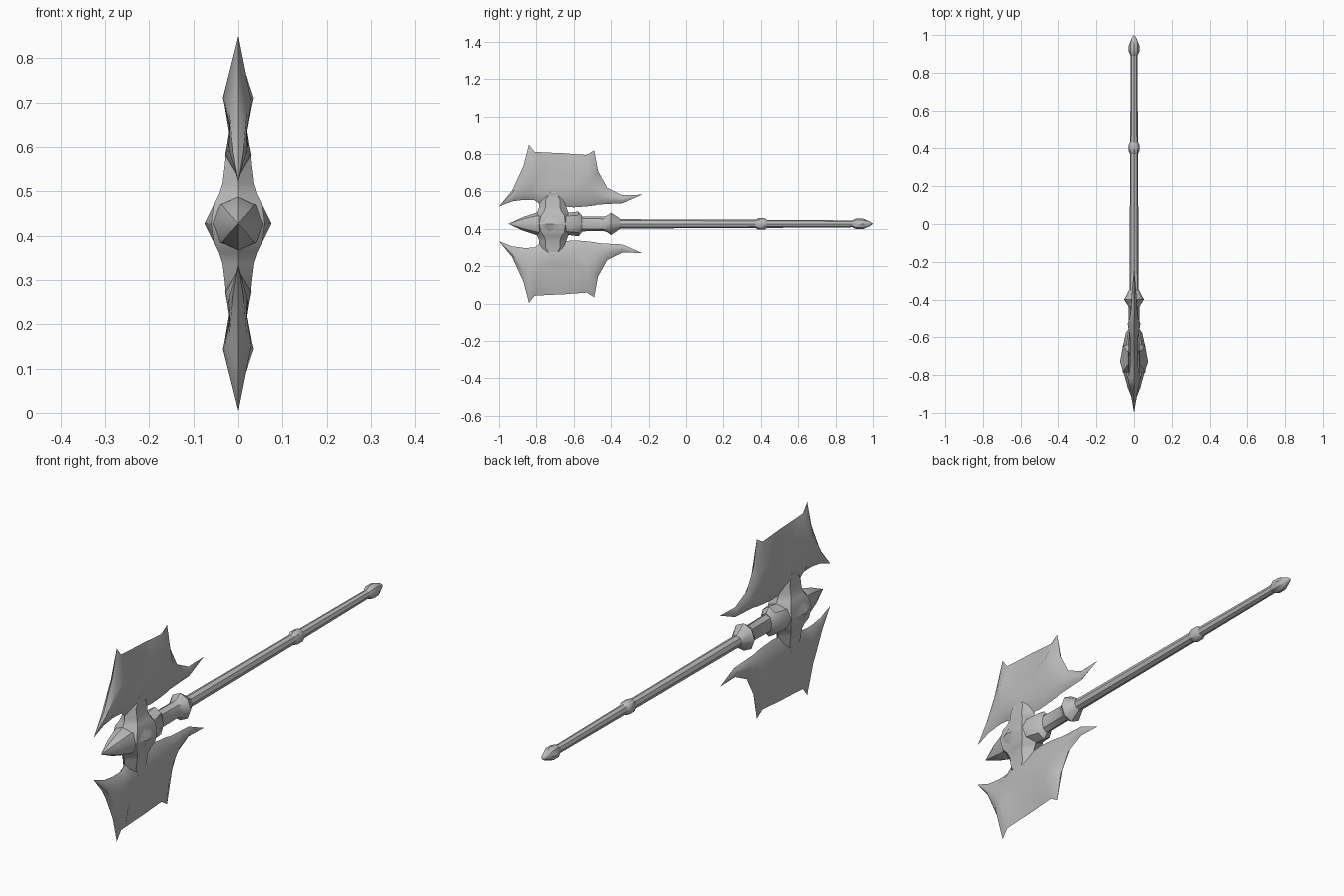
import bpy, bmesh, math

cube = bpy.data.objects.get("Cube")
if cube:
    bpy.data.objects.remove(cube, do_unlink=True)

MID = 0.427  # height of the shaft axis

steel = bpy.data.materials.new("grey_steel")
steel.use_nodes = True
GREY = (0.5, 0.5, 0.5, 1)
steel.diffuse_color = GREY
steel.node_tree.nodes["Principled BSDF"].inputs["Base Color"].default_value = GREY


def loft(name, rings, angle=40):
    """Skin a list of rings; a ring of one point closes to a tip."""
    bm = bmesh.new()
    loops = [[bm.verts.new(p) for p in ring] for ring in rings]
    for a, b in zip(loops, loops[1:]):
        n = max(len(a), len(b))
        for i in range(n):
            j = (i + 1) % n
            if len(a) == 1:
                bm.faces.new((a[0], b[i], b[j]))
            elif len(b) == 1:
                bm.faces.new((a[i], a[j], b[0]))
            else:
                bm.faces.new((a[i], a[j], b[j], b[i]))
    for end in (loops[0], loops[-1]):
        if len(end) > 2:
            bm.faces.new(end)
    bmesh.ops.recalc_face_normals(bm, faces=bm.faces[:])
    mesh = bpy.data.meshes.new(name)
    bm.to_mesh(mesh)
    bm.free()
    mesh.materials.append(steel)
    obj = bpy.data.objects.new(name, mesh)
    bpy.context.collection.objects.link(obj)
    bpy.ops.object.select_all(action='DESELECT')
    obj.select_set(True)
    bpy.context.view_layer.objects.active = obj
    bpy.ops.object.shade_smooth_by_angle(angle=math.radians(angle))
    return obj


def lathe(name, profile, sides=8, angle=40):
    """Rings along y; each entry is (y, half width, half height)."""
    rings = []
    for y, rx, rz in profile:
        if rx == 0:
            rings.append([(0, y, MID)])
        else:
            turns = [2 * math.pi * i / sides for i in range(sides)]
            rings.append([(rx * math.cos(t), y, MID + rz * math.sin(t)) for t in turns])
    return loft(name, rings, angle)


# Shaft, grip ring and pommel
lathe("shaft", [(-0.4, .025, .025), (0.39, .021, .022), (0.93, .018, .018)])
lathe("grip_ring", [(.37, .021, .021), (.385, .028, .03), (.42, .028, .03), (.435, .02, .02)])
lathe("pommel", [(.89, .018, .018), (.91, .028, .029), (.945, .028, .029),
                 (.985, .012, .012), (1.0, 0, 0)])

# Socket with flared collar
lathe("socket", [(-.62, .03, .045), (-.55, .028, .04), (-.44, .028, .038),
                 (-.42, .04, .045), (-.4, .053, .06), (-.35, .026, .026)])

# Head core with a front spike
lathe("head_core", [(-.95, 0, 0), (-.87, .033, .037), (-.8, .052, .06), (-.73, .075, .062),
                    (-.64, .058, .058), (-.575, .043, .066), (-.555, .028, .045)])

# Blade stations: y, four heights from inner edge to outer edge, two half thicknesses
STATIONS = [
    (-.93, .547, .565, .59, .605, .012, .012),
    (-.87, .555, .59, .68, .735, .02, .02),
    (-.84, .555, .59, .70, .85, .022, .03),
    (-.81, .553, .59, .71, .812, .024, .035),
    (-.78, .53, .585, .70, .81, .028, .024),
    (-.72, .52, .58, .69, .807, .03, .02),
    (-.65, .52, .58, .69, .804, .03, .02),
    (-.60, .515, .57, .69, .80, .028, .022),
    (-.53, .52, .56, .71, .795, .022, .034),
    (-.49, .525, .56, .68, .82, .02, .022),
    (-.47, .53, .56, .64, .71, .02, .018),
    (-.42, .533, .555, .59, .62, .016, .015),
    (-.34, .537, .55, .565, .58, .01, .01),
]


def blade_ring(y, edge_in, low, high, edge_out, t_low, t_high):
    hollow = min(t_low, t_high, .019)
    right = [(t_low, y, low), (hollow, y, (low + high) / 2), (t_high, y, high)]
    left = [(-x, y, z) for x, y, z in reversed(right)]
    return [(0, y, edge_in)] + right + [(0, y, edge_out)] + left


blade = [[(0, -1, .52)]] + [blade_ring(*s) for s in STATIONS] + [[(0, -.235, .583)]]

# Neck sections: height above the axis, front y, back y, half thickness
NECK = [(0, -.82, -.61, .06), (.045, -.81, -.615, .054), (.065, -.795, -.63, .044),
        (.09, -.785, -.64, .036), (.13, -.785, -.64, .031), (.17, -.76, -.66, .027)]


def neck_ring(h, front, back, t):
    a, b = front + .035, back - .035
    return [(0, front, MID + h), (t, a, MID + h), (t, b, MID + h),
            (0, back, MID + h), (-t, b, MID + h), (-t, a, MID + h)]


neck = [neck_ring(*n) for n in NECK]

# Both halves of the head, the lower one mirrored about the shaft axis
for side, sign in (("upper", 1), ("lower", -1)):
    for part, rings in (("blade", blade), ("neck", neck)):
        flipped = [[(x, y, MID + sign * (z - MID)) for x, y, z in r] for r in rings]
        loft(f"{side}_{part}", flipped)
